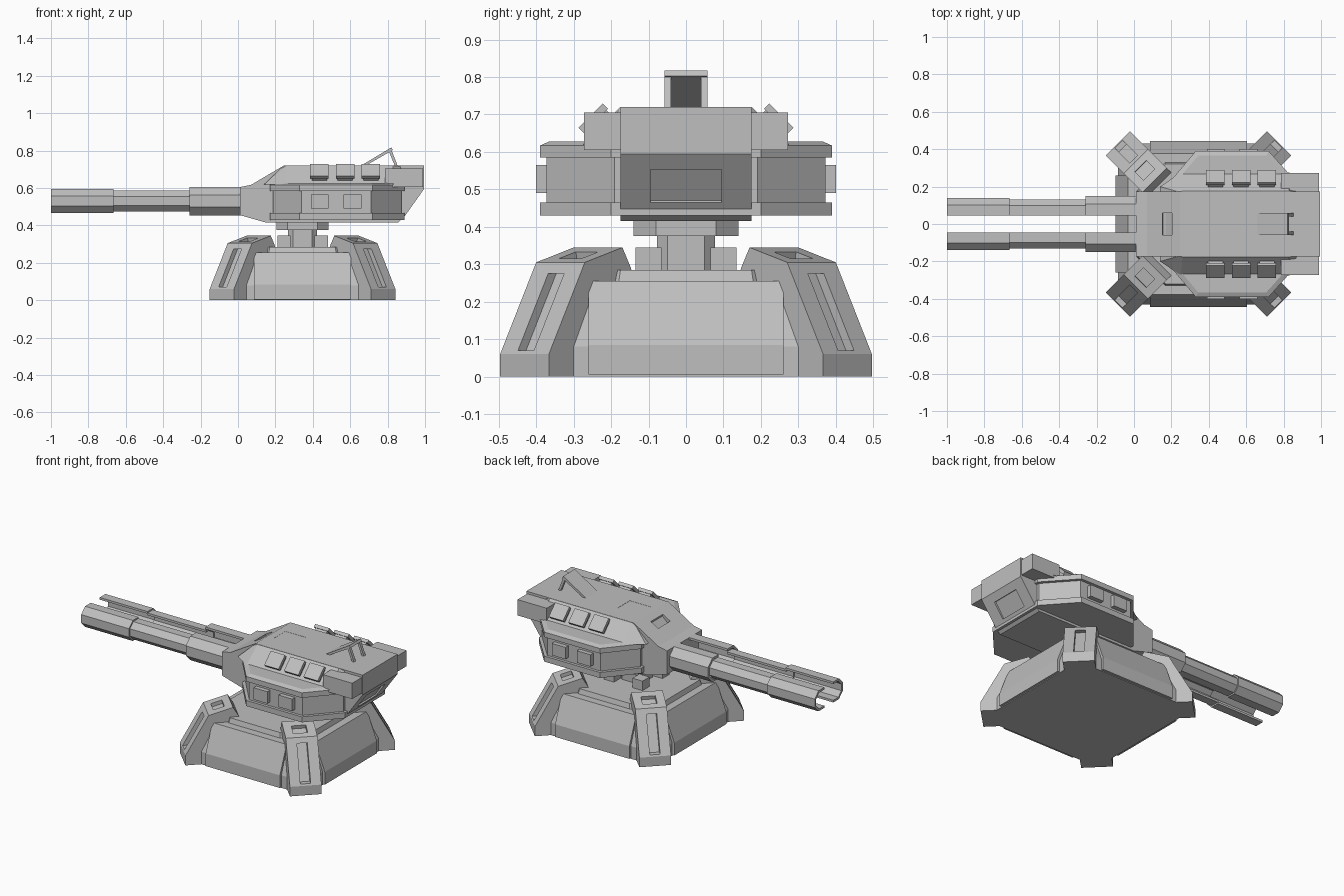
import bpy, bmesh, math
from mathutils import Matrix, Vector

if "Cube" in bpy.data.objects:
    bpy.data.objects.remove(bpy.data.objects["Cube"])

grey = bpy.data.materials.new("armour_grey")
grey.use_nodes = True
TONE = (0.52, 0.52, 0.52, 1)
grey.diffuse_color = TONE
grey.node_tree.nodes["Principled BSDF"].inputs["Base Color"].default_value = TONE

CX = 0.345  # pivot of the turret and base
PIVOT = Matrix.Translation((CX, 0, 0))


def turn(deg, axis="Z"):
    return Matrix.Rotation(math.radians(deg), 4, axis)


def loft(name, rings, matrix=Matrix()):
    """Closed solid through matching rings of points."""
    bm = bmesh.new()
    loops = [[bm.verts.new(matrix @ Vector(p)) for p in ring] for ring in rings]
    n = len(loops[0])
    bm.faces.new(loops[0])
    bm.faces.new(loops[-1])
    for a, b in zip(loops, loops[1:]):
        for i in range(n):
            j = (i + 1) % n
            bm.faces.new((a[i], a[j], b[j], b[i]))
    bmesh.ops.recalc_face_normals(bm, faces=bm.faces)
    mesh = bpy.data.meshes.new(name)
    bm.to_mesh(mesh)
    bm.free()
    mesh.materials.append(grey)
    ob = bpy.data.objects.new(name, mesh)
    bpy.context.collection.objects.link(ob)
    return ob


def side_prism(name, profile, y0, y1, matrix=Matrix()):
    """Extrude an (x, z) profile along y."""
    return loft(name, [[(x, y, z) for x, z in profile] for y in (y0, y1)], matrix)


def box(name, x, y, z, matrix=Matrix()):
    ring = [(x[0], y[0]), (x[1], y[0]), (x[1], y[1]), (x[0], y[1])]
    return loft(name, [[(a, b, h) for a, b in ring] for h in z], matrix)


def octagon(half, flat, z):
    pts = []
    for sx, sy in ((1, 1), (-1, 1), (-1, -1), (1, -1)):
        pair = [(sx * half, sy * flat, z), (sx * flat, sy * half, z)]
        pts += pair if sx * sy > 0 else pair[::-1]
    return pts


def cut(target, cutter):
    cutter.hide_render = True
    mod = target.modifiers.new("recess", "BOOLEAN")
    mod.object, mod.operation, mod.solver = cutter, "DIFFERENCE", "EXACT"
    bpy.context.view_layer.update()
    graph = bpy.context.evaluated_depsgraph_get()
    mesh = bpy.data.meshes.new_from_object(target.evaluated_get(graph))
    target.modifiers.clear()
    target.data = mesh
    bpy.data.objects.remove(cutter)


# Base: flared octagonal plinth with an armour plate on each side
loft("base_plinth", [octagon(0.43, 0.32, 0), octagon(0.43, 0.32, 0.08),
                     octagon(0.38, 0.28, 0.22), octagon(0.365, 0.26, 0.255)], PIVOT)
plate = [(0.3, 0.005), (0.445, 0.005), (0.445, 0.085), (0.378, 0.255), (0.3, 0.255)]
for k in range(4):
    side_prism("base_plate", plate, -0.26, 0.26, PIVOT @ turn(90 * k))
loft("base_step", [octagon(0.33, 0.18, 0.25), octagon(0.32, 0.175, 0.285)], PIVOT)

# Diagonal legs with a long slot and a square pocket
leg = [(0.2, 0), (0.61, 0), (0.61, 0.06), (0.474, 0.305), (0.332, 0.345), (0.3, 0.29)]
slot = [(0.574, 0.07), (0.7, 0.07), (0.7, 0.275), (0.46, 0.275)]
pocket = [(0.37, 0.312), (0.435, 0.293), (0.45, 0.4), (0.385, 0.4)]
for k in range(4):
    m = PIVOT @ turn(45 + 90 * k)
    ob = side_prism("base_leg", leg, -0.092, 0.092, m)
    cut(ob, side_prism("slot_cutter", slot, -0.03, 0.03, m))
    cut(ob, side_prism("pocket_cutter", pocket, -0.042, 0.042, m))

# Swivel neck
for k in range(4):
    box("neck_lug", (0.065, 0.135), (0.065, 0.135), (0.28, 0.345), PIVOT @ turn(90 * k))
loft("neck_column", [octagon(0.077, 0.05, 0.28), octagon(0.077, 0.05, 0.38)], PIVOT)
loft("neck_collar", [octagon(0.14, 0.08, 0.375), octagon(0.14, 0.08, 0.42)], PIVOT)


# Turret body: octagonal drum with overhanging rims
def drum(shrink, z):
    right = [(0.17, 0.2), (0.33, 0.39), (0.72, 0.39), (0.89, 0.2)]
    f = 1 - shrink / 0.39
    mid = 0.53
    ring = right + [(x, -y) for x, y in reversed(right)]
    return [(mid + (x - mid) * f, y * f, z) for x, y in ring]


loft("turret_floor_rim", [drum(0, 0.43), drum(0, 0.465)])
loft("turret_wall", [drum(0.018, 0.46), drum(0.018, 0.59)])
loft("turret_roof_rim", [drum(0, 0.585), drum(0, 0.617), drum(0.025, 0.628)])

# Central hull with roof pockets and a notch in the stern
hull_profile = [(0.01, 0.455), (0.15, 0.415), (0.855, 0.415), (0.885, 0.44),
                (0.995, 0.595), (0.995, 0.72), (0.245, 0.72), (0.07, 0.617), (0.01, 0.605)]
hull = side_prism("turret_hull", hull_profile, -0.175, 0.175)
cut(hull, box("roof_cutter", (0.29, 0.435), (-0.06, 0.06), (0.695, 0.8)))
cut(hull, side_prism("glacis_cutter", [(0.155, 0.64), (0.21, 0.672), (0.19, 0.75), (0.145, 0.75)],
                     -0.06, 0.06))
cut(hull, side_prism("vent_cutter", [(0.895, 0.47), (0.955, 0.56), (1.05, 0.5), (1.0, 0.4)],
                     -0.095, 0.095))

# Sloped roof shoulders and stern bustle
loft("roof_shoulders", [
    [(0.14, -0.2, 0.62), (0.25, -0.275, 0.62), (0.83, -0.275, 0.62), (0.87, -0.2, 0.62),
     (0.87, 0.2, 0.62), (0.83, 0.275, 0.62), (0.25, 0.275, 0.62), (0.14, 0.2, 0.62)],
    [(0.245, -0.17, 0.719), (0.26, -0.176, 0.719), (0.83, -0.176, 0.719), (0.87, -0.17, 0.719),
     (0.87, 0.17, 0.719), (0.83, 0.176, 0.719), (0.26, 0.176, 0.719), (0.245, 0.17, 0.719)]])
box("stern_bustle", (0.785, 0.99), (-0.272, 0.272), (0.605, 0.705))

# Raised roof flap with two props
side_prism("roof_flap", [(0.65, 0.715), (0.675, 0.715), (0.828, 0.803), (0.82, 0.817)], -0.058, 0.058)
for s in (-1, 1):
    side_prism("flap_prop", [(0.805, 0.8), (0.82, 0.805), (0.855, 0.715), (0.84, 0.715)],
               s * 0.04, s * 0.058)

# Paired side fittings: wall panels and tilted launcher pods
for s in (-1, 1):
    for x in (0.437, 0.612):
        box("wall_panel", (x - 0.048, x + 0.048), (s * 0.35, s * 0.4), (0.49, 0.565))
    for x in (0.435, 0.573, 0.71):
        tilt = Matrix.Translation((x, s * 0.248, 0.69)) @ turn(-45 * s, "X")
        box("launcher_lid", (-0.05, 0.05), (-0.046, 0.046), (-0.01, 0.01), tilt)
        box("launcher_pod", (-0.04, 0.04), (-0.04, 0.04), (-0.06, -0.008), tilt)


# Twin gun barrels: faceted channels open towards each other
def channel(r, wall):
    """Outline of a C section: outer edge then inner edge."""
    def edge(h):
        c = h * math.tan(math.pi / 8)
        return [(0.045, h), (0.075 + c, h), (0.075 + h, c),
                (0.075 + h, -c), (0.075 + c, -h), (0.045, -h)]
    return edge(r) + edge(r - wall)[::-1]


for s in (-1, 1):
    for name, x0, x1, r in (("barrel_muzzle", -1, -0.665, 0.065),
                            ("barrel_middle", -0.67, -0.255, 0.056),
                            ("barrel_sleeve", -0.26, 0.08, 0.076)):
        ring = channel(r, 0.014)
        loft(name, [[(x, s * y, 0.53 + z) for y, z in ring] for x in (x0, x1)])
